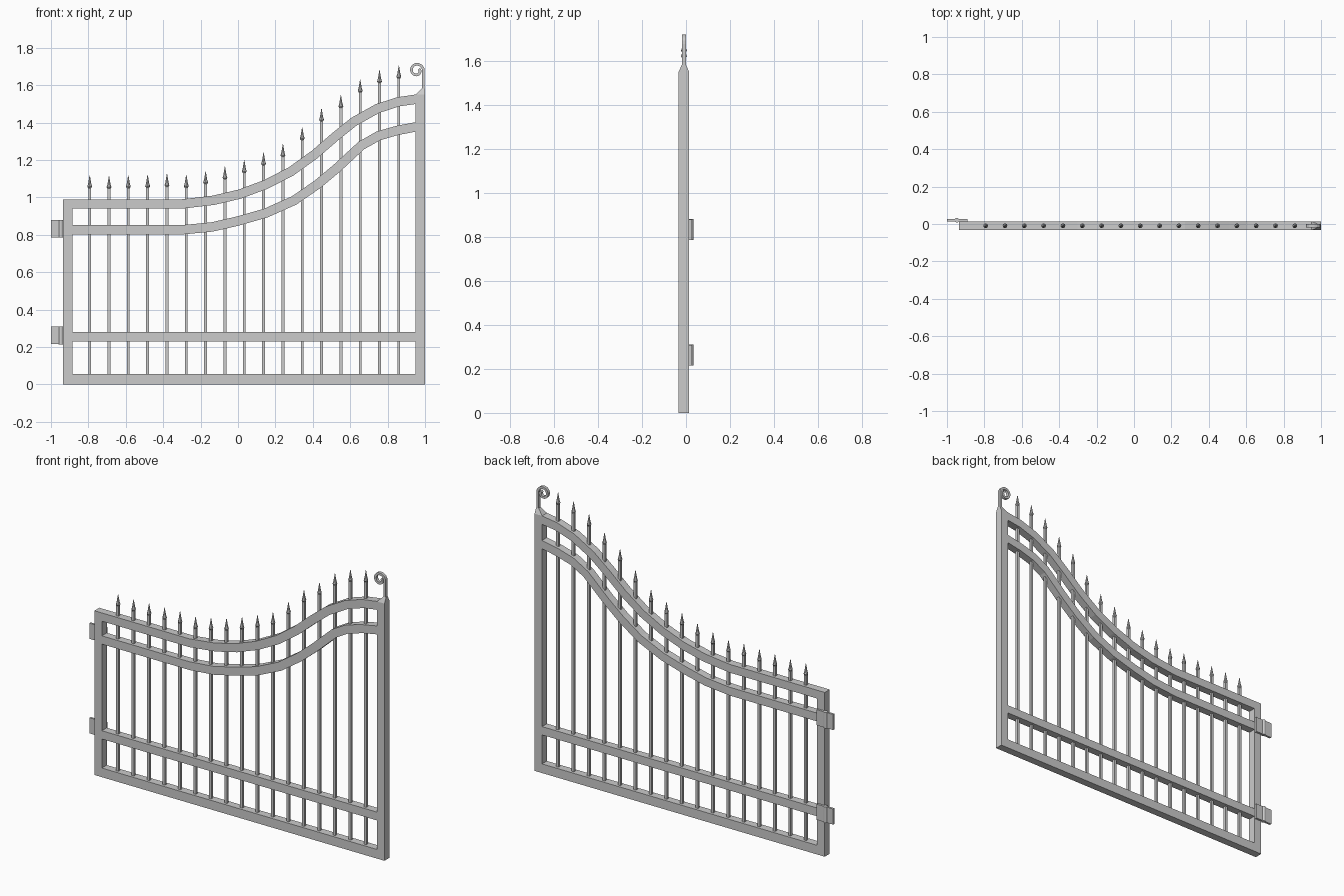
import bpy, bmesh, math
from mathutils import Vector

if "Cube" in bpy.data.objects:
    bpy.data.objects.remove(bpy.data.objects["Cube"])

YC, DEPTH, W = -0.0095, 0.047, 0.05   # frame centre plane, depth, member width


def finish(name, bm):
    bmesh.ops.recalc_face_normals(bm, faces=bm.faces)
    me = bpy.data.meshes.new(name)
    bm.to_mesh(me)
    bm.free()
    ob = bpy.data.objects.new(name, me)
    bpy.context.collection.objects.link(ob)
    return ob


def loft(bm, rings):
    """Skin a list of equal-length vertex rings and cap both ends."""
    rings = [[bm.verts.new(p) for p in r] for r in rings]
    n = len(rings[0])
    for a, b in zip(rings, rings[1:]):
        for i in range(n):
            j = (i + 1) % n
            bm.faces.new((a[i], a[j], b[j], b[i]))
    bm.faces.new(rings[0])
    bm.faces.new(rings[-1])


def box(name, x0, x1, y0, y1, z0, z1):
    bm = bmesh.new()
    loft(bm, [[(x0, y0, z), (x1, y0, z), (x1, y1, z), (x0, y1, z)] for z in (z0, z1)])
    return finish(name, bm)


def band(name, pts, width, depth, flat_ends=False):
    """Rectangular bar swept along an x-z path with mitred joints."""
    pts = [Vector(p) for p in pts]
    rings = []
    for i, p in enumerate(pts):
        d0 = (p - pts[max(i - 1, 0)]).normalized()
        d1 = (pts[min(i + 1, len(pts) - 1)] - p).normalized()
        t = (d0 + d1).normalized()
        n = Vector((-t.y, t.x))
        ref = d1 if d1.length > 0 else d0
        n *= width / 2 / max(0.5, n.dot(Vector((-ref.y, ref.x))))
        if flat_ends and i in (0, len(pts) - 1):
            n = Vector((0, width / 2 / t.x))
        a, b = p + n, p - n
        y0, y1 = YC - depth / 2, YC + depth / 2
        rings.append([(a.x, y0, a.y), (a.x, y1, a.y), (b.x, y1, b.y), (b.x, y0, b.y)])
    bm = bmesh.new()
    loft(bm, rings)
    return finish(name, bm)


F, B = YC - DEPTH / 2, YC + DEPTH / 2

# Outer frame and straight mid rail
box("bottom_rail", -0.935, 1.0, F, B, 0, 0.055)
box("hinge_post", -0.935, -0.885, F, B, 0.055, 0.94)
box("mid_rail", -0.885, 0.95, F, B, 0.23, 0.28)

# Latch post with tapered top leading into the scroll
bm = bmesh.new()
rings = []
for x0, x1, h, z in ((0.95, 1.0, DEPTH / 2, 0.055), (0.95, 1.0, DEPTH / 2, 1.55),
                     (0.982, 1.0, 0.009, 1.582)):
    rings.append([(x0, YC - h, z), (x1, YC - h, z), (x1, YC + h, z), (x0, YC + h, z)])
loft(bm, rings)
finish("latch_post", bm)

# Sweeping top rails
band("top_rail", [(-0.935, .965), (-0.30, .965), (-0.13, .985), (0.01, 1.018), (0.15, 1.07),
                  (0.285, 1.14), (0.41, 1.23), (0.52, 1.325), (0.62, 1.405), (0.745, 1.475),
                  (0.855, 1.511), (0.95, 1.525)], W, DEPTH, True)
band("lower_curved_rail", [(-0.885, .827), (-0.30, .827), (-0.14, .842), (0.0, .874),
                           (0.15, .917), (0.30, .984), (0.425, 1.07), (0.527, 1.155),
                           (0.66, 1.278), (0.75, 1.329), (0.85, 1.358), (0.95, 1.377)],
     W, DEPTH, True)

# Scroll: straight stem, then an inward spiral
path = [(0.991, 1.575), (0.991, 1.63), (0.991, 1.675)]
for i in range(1, 21):
    a = math.radians(i * 20)
    r = 0.034 - 0.021 * max(0, i - 6) / 14
    path.append((0.957 + r * math.cos(a), 1.678 + r * math.sin(a)))
band("post_scroll", path, 0.014, 0.018)

# Pickets with spear tips
tips = [1.118, 1.115, 1.118, 1.12, 1.125, 1.12, 1.14, 1.165, 1.20, 1.24, 1.285,
        1.375, 1.475, 1.547, 1.63, 1.68, 1.705]
for i, tip in enumerate(tips):
    x = -0.793 + i * 0.1033
    h = 0.0075
    box(f"picket_{i + 1}", x - h, x + h, YC - h, YC + h, 0.05, tip - 0.06)
    bm = bmesh.new()
    profile = ((0.006, -0.072), (0.013, -0.060), (0.0085, -0.045), (0.001, 0))
    loft(bm, [[(x + r * math.cos(k * math.pi / 4), YC + r * math.sin(k * math.pi / 4), tip + dz)
               for k in range(8)] for r, dz in profile])
    finish(f"spear_tip_{i + 1}", bm)

# Hinges: flat leaf plus barrel
for n, z in (("lower", 0.2625), ("upper", 0.8325)):
    box(f"{n}_hinge_leaf", -1.0, -0.89, 0.0135, 0.0205 + 0.006, z - 0.047, z + 0.047)
    bm = bmesh.new()
    loft(bm, [[(-0.947 + 0.0125 * math.cos(k * math.pi / 8), 0.0205 + 0.0125 * math.sin(k * math.pi / 8), zz)
               for k in range(16)] for zz in (z - 0.048, z + 0.048)])
    ob = finish(f"{n}_hinge_barrel", bm)
    bpy.context.view_layer.objects.active = ob
    ob.select_set(True)
    bpy.ops.object.shade_smooth_by_angle()
    ob.select_set(False)
